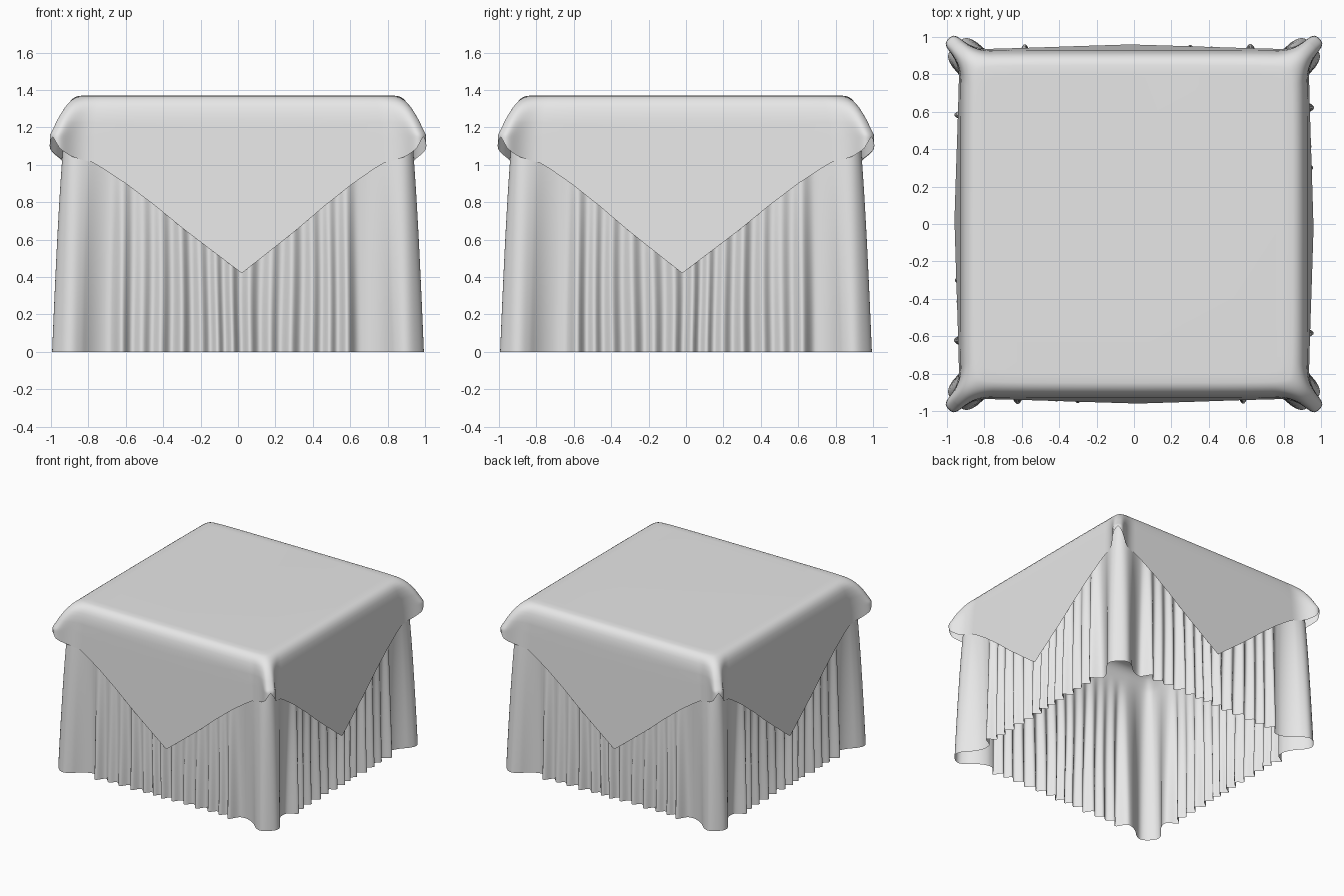
import bpy, bmesh, math

if "Cube" in bpy.data.objects:
    bpy.data.objects.remove(bpy.data.objects["Cube"])

N = 180  # samples along each side of the table

cloth = bpy.data.materials.new("light grey cloth")
cloth.diffuse_color = (0.8, 0.8, 0.8, 1)
cloth.use_nodes = True
cloth.node_tree.nodes["Principled BSDF"].inputs["Base Color"].default_value = cloth.diffuse_color

# rounded table edge: (half width, height)
EDGE = [(0.80, 1.37), (0.85, 1.369), (0.872, 1.362), (0.89, 1.349),
        (0.905, 1.33), (0.915, 1.305), (0.922, 1.275), (0.927, 1.24)]
# overlay hem: (distance from the middle of the side, height)
HEM = [(0, 0.42), (0.3, 0.655), (0.45, 0.78), (0.6, 0.895), (0.72, 0.975),
       (0.84, 1.045), (0.90, 1.09), (0.94, 1.15)]
# skirt pleats: (position, width, depth)
PLEATS = [(-0.63, 0.04, 0.085), (-0.52, 0.042, 0.065), (-0.42, 0.038, 0.07),
          (-0.31, 0.036, 0.08), (-0.205, 0.038, 0.065), (-0.115, 0.03, 0.065),
          (-0.03, 0.032, 0.075), (0.07, 0.035, 0.068), (0.18, 0.036, 0.062),
          (0.29, 0.038, 0.07), (0.40, 0.036, 0.064), (0.495, 0.032, 0.062),
          (0.59, 0.036, 0.082)]
# half of a corner fold in plan, as Bezier points: (sideways, outward)
OVERLAY_FOLD = [(0.11, -0.11), (0.01, -0.01), (0.075, 0.085), (0, 0.085)]
SKIRT_FOLD = [(0.16, -0.16), (0.05, -0.05), (0.14, 0.062), (0, 0.062)]


def lerp_table(table, x):
    for (x0, y0), (x1, y1) in zip(table, table[1:]):
        if x <= x1:
            return y0 + (y1 - y0) * (x - x0) / (x1 - x0)
    return table[-1][1]


def clamp(v):
    return max(0.0, min(1.0, v))


def place(side, x, y):
    # the four walls mirror the front one across the diagonals
    return [(x, y), (-y, -x), (-x, -y), (y, x)][side]


def drape(name, rows, point):
    """Ring mesh around the table; point(t, row) gives x, y, z on the front wall."""
    bm = bmesh.new()
    rings = []
    for r in range(rows):
        ring = []
        for side in range(4):
            for k in range(N):
                t = -1 + 2 * k / N
                if side % 2:
                    t = -t
                x, y, z = point(t, r)
                ring.append(bm.verts.new((*place(side, x, y), z)))
        rings.append(ring)
    bm.faces.new(rings[0])
    n = 4 * N
    for a, b in zip(rings, rings[1:]):
        for j in range(n):
            k = (j + 1) % n
            bm.faces.new((a[j], b[j], b[k], a[k]))
    me = bpy.data.meshes.new(name)
    bm.to_mesh(me)
    bm.free()
    me.materials.append(cloth)
    for p in me.polygons:
        p.use_smooth = True
    ob = bpy.data.objects.new(name, me)
    bpy.context.collection.objects.link(ob)
    return ob


def wall_point(t, d, fold, amount):
    """Plan point on the front wall: rounded corner blended into a drooping fold."""
    u = (1 - abs(t)) * d
    soft = (math.hypot(u, 0.05) - u) / 2
    dx, dy = -u - soft, -soft
    u0 = fold[0][0] * math.sqrt(2)
    if u < u0:
        q = 1 - u / u0
        w = [(1 - q) ** 3, 3 * q * (1 - q) ** 2, 3 * q * q * (1 - q), q ** 3]
        side = sum(a * p[0] for a, p in zip(w, fold))
        out = sum(a * p[1] for a, p in zip(w, fold))
        fx, fy = (out - side) / math.sqrt(2), (out + side) / math.sqrt(2)
    else:
        fx, fy = -u, 0
    dx += (fx - dx) * amount
    dy += (fy - dy) * amount
    return math.copysign(d + dx, t), -d - dy


def overlay_point(t, r):
    if r < len(EDGE):
        d, z = EDGE[r]
    else:
        f = (r - len(EDGE) + 1) / 14
        hem = lerp_table(HEM, abs(t * 0.94 - 0.02 * (1 - abs(t))))
        z = 1.24 + (hem - 1.24) * f
        d = 0.927 + 0.033 * (1.24 - z) / 0.82
    x, y = wall_point(t, d, OVERLAY_FOLD, clamp((1.36 - z) / 0.2))
    return x, y, z


def skirt_point(t, r):
    if r < len(EDGE):
        d, z = EDGE[r]
        d, z = d - 0.012, z - 0.01
    else:
        z = 1.23 * (1 - (r - len(EDGE) + 1) / 18)
        d = 0.915
    drop = clamp((1.23 - z) / 1.23)
    # pleats deepen towards the floor and sway a little
    s = t * 0.93 + 0.008 * math.sin(4 * z + 7 * t) * (1 - abs(t))
    pleat = sum(h * math.exp(-((s - c) / w) ** 2) for c, w, h in PLEATS)
    fade = clamp((0.80 - abs(s)) / 0.1)
    out = (pleat - 0.036) * drop ** 0.75 * fade
    x, y = wall_point(t, d, SKIRT_FOLD, clamp((1.3 - z) / 1.3) ** 0.6)
    return x, y - out, z


# square overlay with pointed drops, and the pleated floor-length cloth below it
drape("overlay_cloth", len(EDGE) + 14, overlay_point)
drape("pleated_tablecloth", len(EDGE) + 18, skirt_point)
